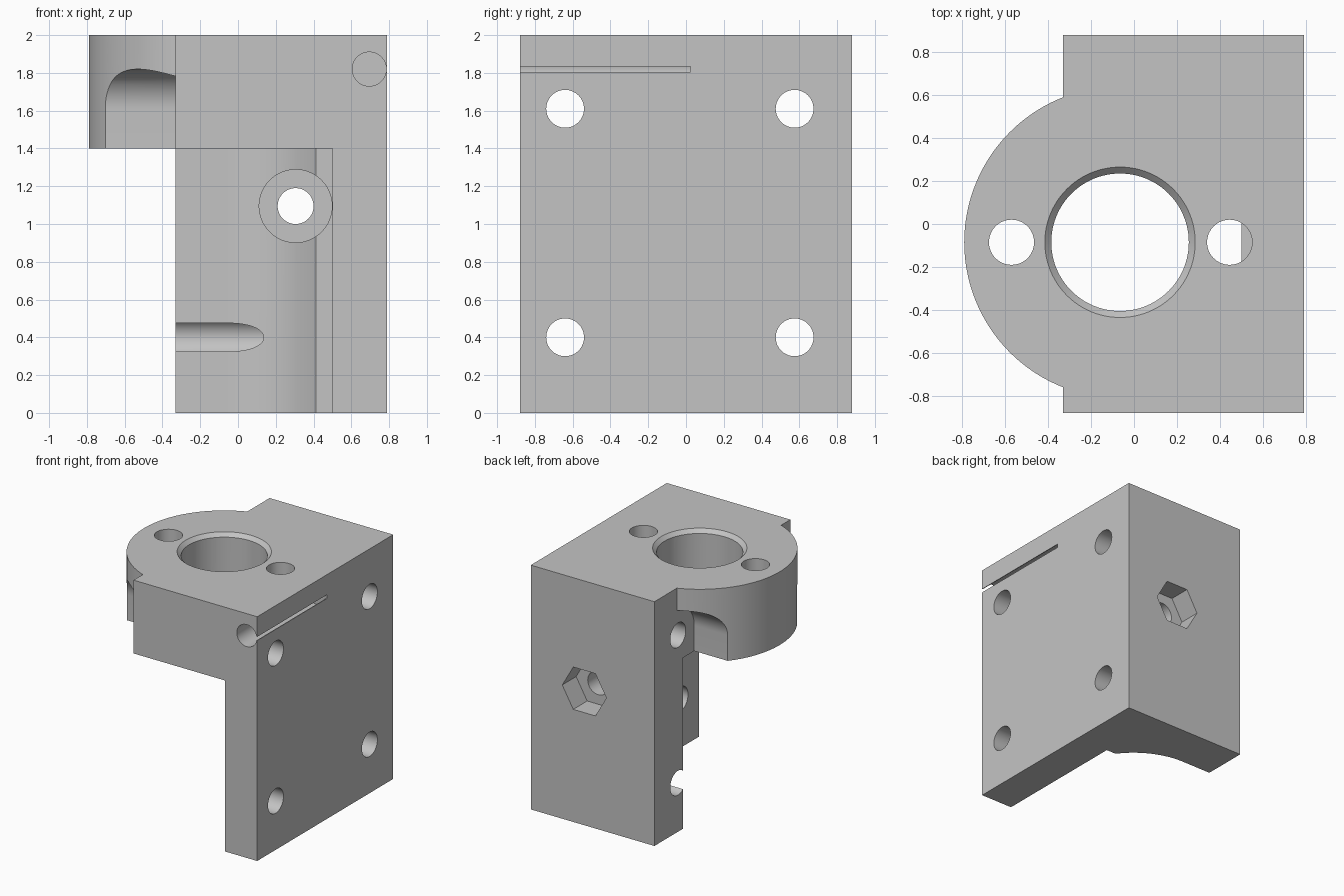
import bpy, bmesh
from math import sin, cos, pi, asin, acos

cube = bpy.data.objects.get("Cube")
if cube:
    bpy.data.objects.remove(cube, do_unlink=True)

# Single matte grey
grey = bpy.data.materials.new("plain grey")
grey.use_nodes = True
grey.diffuse_color = (0.55, 0.55, 0.55, 1)
grey.node_tree.nodes["Principled BSDF"].inputs["Base Color"].default_value = grey.diffuse_color

CX, CY = -0.065, -0.085          # axis of the round flange
LEFT, RIGHT, HALF = -0.33, 0.79, 0.88
SHELF = 1.4                      # underside of the flange


def arc(u, v, r, a0, a1, n):
    return [(u + r * cos(a0 + (a1 - a0) * i / n), v + r * sin(a0 + (a1 - a0) * i / n))
            for i in range(n + 1)]


def circle(u, v, r, n=64):
    return arc(u, v, r, 0, 2 * pi, n)[:-1]


def prism(name, profile, axis, lo, hi, grow=1.0, centre=(0, 0)):
    """Extrude a 2D profile along an axis; grow scales the far end about centre."""
    place = {"x": lambda u, v, w: (w, u, v),
             "y": lambda u, v, w: (u, w, v),
             "z": lambda u, v, w: (u, v, w)}[axis]
    bm = bmesh.new()
    near = [bm.verts.new(place(u, v, lo)) for u, v in profile]
    far = [bm.verts.new(place(centre[0] + (u - centre[0]) * grow,
                              centre[1] + (v - centre[1]) * grow, hi)) for u, v in profile]
    bm.faces.new(near)
    bm.faces.new(far)
    for i in range(len(near)):
        j = (i + 1) % len(near)
        bm.faces.new((near[i], near[j], far[j], far[i]))
    bmesh.ops.recalc_face_normals(bm, faces=bm.faces)
    mesh = bpy.data.meshes.new(name)
    bm.to_mesh(mesh)
    bm.free()
    mesh.materials.append(grey)
    obj = bpy.data.objects.new(name, mesh)
    bpy.context.collection.objects.link(obj)
    return obj


# Block with a round flange bulging out of its left-hand side
R = 0.725
a = acos((LEFT - CX) / R)
outline = [(LEFT, -HALF), (RIGHT, -HALF), (RIGHT, HALF), (LEFT, HALF)]
outline += arc(CX, CY, R, a, 2 * pi - a, 80)
bracket = prism("mounting_bracket", outline, "z", 0, 2)

cutters = []


def cut(*args, **kw):
    cutters.append(prism(*args, **kw))


# Motor space below the flange, leaving a side wall and a back wall
r, step = 0.595, 0.27
space = [(-1, -1), (0.5, -1), (0.5, step)]
space += arc(CX, CY, r, asin((step - CY) / r), pi / 2, 32)
space += [(LEFT, CY + r), (LEFT, 1), (-1, 1)]
cut("motor_space", space, "z", -0.1, SHELF)

# Screw head clearances under the flange, and the four wall holes
for y in (-0.64, 0.575):
    channel = arc(y, 1.61, 0.21, 0, pi, 32) + [(y - 0.21, 1.3), (y + 0.21, 1.3)]
    cut("head_clearance", channel, "x", -1, LEFT)
    for z in (0.4, 1.61):
        cut("wall_hole", circle(y, z, 0.1), "x", -1, 1)

# Central bore with chamfered rim, and two flange holes
cut("bore", circle(CX, CY, 0.32, 96), "z", 1.2, 2.2)
cut("bore_chamfer", circle(CX, CY, 0.31, 96), "z", 1.96, 2.04,
    grow=0.39 / 0.31, centre=(CX, CY))
for x in (-0.57, 0.445):
    cut("flange_hole", circle(x, CY, 0.105), "z", SHELF - 0.001, 2.2)

# Back wall bolt hole with round recess and hexagonal nut pocket
bolt = (0.305, 1.095)
cut("bolt_hole", circle(*bolt, 0.095), "y", 0.1, 1)
cut("bolt_recess", circle(*bolt, 0.193), "y", 0.1, 0.52)
cut("nut_pocket", circle(*bolt, 0.2, 6), "y", 0.7, 1)

# Blind sensor hole in the front with a slit to the side face
cut("sensor_hole", circle(0.695, 1.82, 0.09), "y", -1, 0.025)
cut("sensor_slit", [(0.695, 1.805), (1, 1.805), (1, 1.835), (0.695, 1.835)], "y", -1, 0.025)

# Carve the bracket and discard the cutters
bpy.ops.object.select_all(action="DESELECT")
bpy.context.view_layer.objects.active = bracket
bracket.select_set(True)
for c in cutters:
    c.hide_render = True
    mod = bracket.modifiers.new(c.name, "BOOLEAN")
    mod.operation, mod.solver, mod.object = "DIFFERENCE", "EXACT", c
    bpy.ops.object.modifier_apply(modifier=mod.name)
for c in cutters:
    bpy.data.objects.remove(c, do_unlink=True)

bpy.ops.object.shade_smooth_by_angle(angle=pi / 6)
